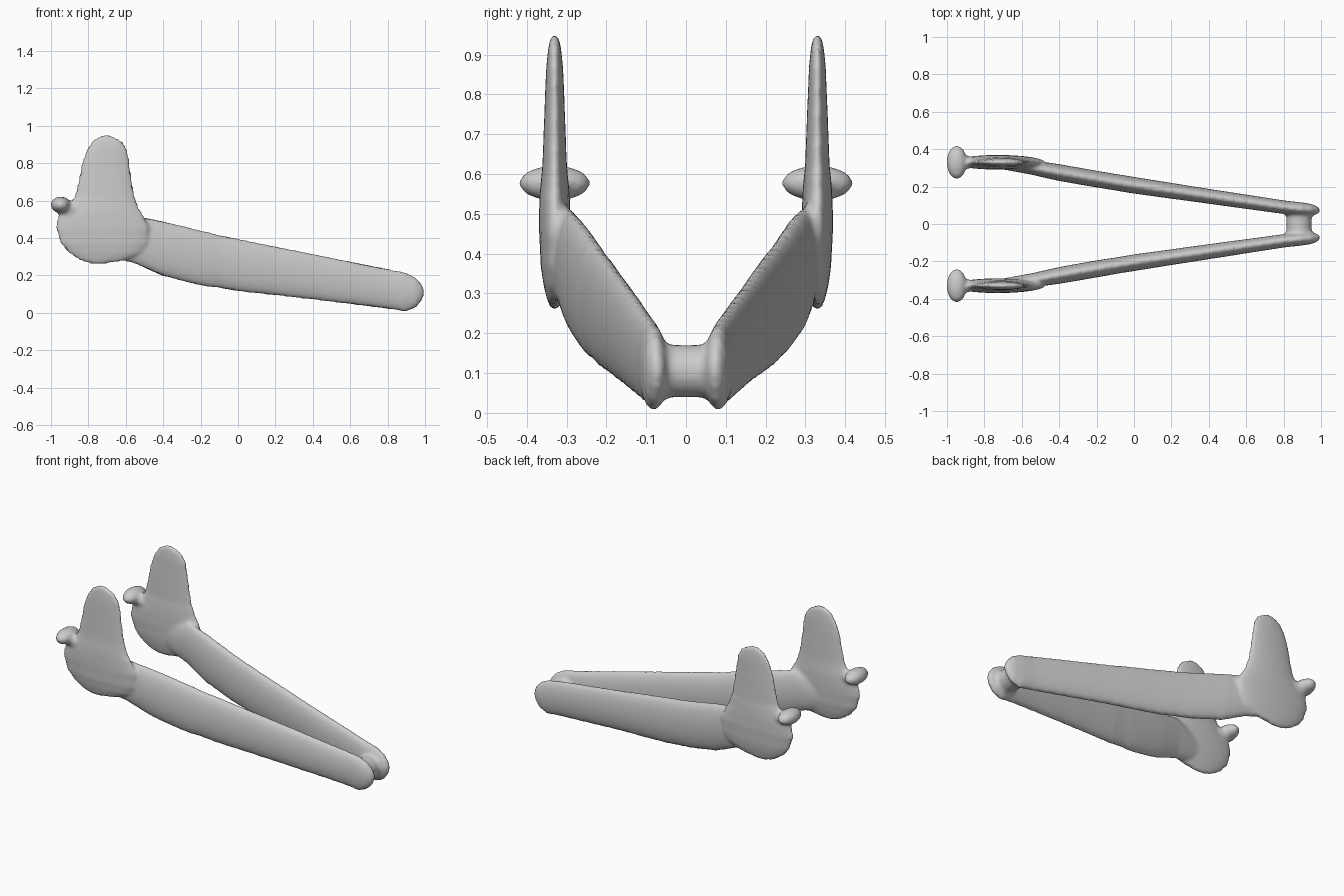
import bpy, bmesh, math, random
from mathutils import Vector

cube = bpy.data.objects.get("Cube")
if cube:
    bpy.data.objects.remove(cube, do_unlink=True)
random.seed(4)

bone = bpy.data.materials.new("bone grey")
bone.use_nodes = True
bone.diffuse_color = (0.6, 0.6, 0.6, 1)
bone.node_tree.nodes["Principled BSDF"].inputs["Base Color"].default_value = (0.6, 0.6, 0.6, 1)


def loft(bm, sections, sides=24, wobble=0.0):
    """Skin elliptical rings given as (centre, half axis a, half axis b)."""
    rings = []
    for centre, a, b in sections:
        c, k = Vector(centre), 1 + random.uniform(-wobble, wobble)
        ring = []
        for i in range(sides):
            t = math.tau * i / sides
            ring.append(bm.verts.new(c + (Vector(a) * math.cos(t) + Vector(b) * math.sin(t)) * k))
        rings.append(ring)
    for r, s in zip(rings, rings[1:]):
        for i in range(sides):
            j = (i + 1) % sides
            bm.faces.new((r[i], r[j], s[j], s[i]))
    bm.faces.new(rings[0])
    bm.faces.new(rings[-1])


def interpolate(rows, steps):
    """Subdivide a list of number rows linearly."""
    out = []
    for p, q in zip(rows, rows[1:]):
        out += [[u + (v - u) * n / steps for u, v in zip(p, q)] for n in range(steps)]
    return out + [rows[-1]]


# Bar of the jaw: x, y, low z, high z, half thickness
BAR = [(-0.72, 0.325, 0.31, 0.48, 0.03), (-0.55, 0.302, 0.26, 0.52, 0.038),
       (-0.4, 0.275, 0.195, 0.49, 0.045), (-0.2, 0.24, 0.145, 0.44, 0.045),
       (0, 0.207, 0.115, 0.395, 0.044), (0.4, 0.148, 0.07, 0.315, 0.04),
       (0.8, 0.09, 0.02, 0.235, 0.036), (0.9, 0.08, 0.005, 0.215, 0.035),
       (0.95, 0.077, 0.025, 0.19, 0.03), (0.98, 0.074, 0.06, 0.155, 0.02),
       (0.993, 0.073, 0.09, 0.13, 0.01)]

# Upright blade: z, back x, front x, half thickness
BLADE = [(0.26, -0.78, -0.72, 0.008), (0.28, -0.85, -0.6, 0.018),
         (0.32, -0.905, -0.52, 0.028), (0.37, -0.95, -0.485, 0.035),
         (0.45, -0.975, -0.475, 0.039), (0.51, -0.965, -0.5, 0.039),
         (0.56, -0.92, -0.53, 0.037), (0.62, -0.875, -0.55, 0.031),
         (0.7, -0.855, -0.565, 0.028), (0.8, -0.835, -0.58, 0.024),
         (0.87, -0.81, -0.59, 0.021), (0.92, -0.78, -0.62, 0.016),
         (0.95, -0.73, -0.68, 0.008)]


def ball(bm, centre, size):
    made = bmesh.ops.create_uvsphere(bm, u_segments=24, v_segments=14, radius=1)["verts"]
    for v in made:
        v.co = Vector([c + p * s for c, p, s in zip(centre, v.co, size)])


bm = bmesh.new()
for side in (1, -1):
    loft(bm, [((x, side * y, (lo + hi) / 2), (0, w, 0), (0, 0, (hi - lo) / 2))
              for x, y, lo, hi, w in interpolate(BAR, 4)], wobble=0.012)
    loft(bm, [(((a + b) / 2, side * 0.33, z), ((b - a) / 2, 0, 0), (0, w, 0))
              for z, a, b, w in interpolate(BLADE, 2)], wobble=0.012)
    # Hinge knob and its short neck
    ball(bm, (-0.948, side * 0.33, 0.577), (0.054, 0.09, 0.044))
    ball(bm, (-0.9, side * 0.33, 0.555), (0.07, 0.035, 0.04))

# Flared spool joining both halves at the tip
loft(bm, [((0.882, y / 100, 0.105), (0.068 + f, 0, 0), (0, 0, 0.066 + f))
          for y, f in ((-8, 0.02), (-6, 0.012), (-5, 0.002), (-3, 0), (3, 0),
                       (5, 0.002), (6, 0.012), (8, 0.02))])
bmesh.ops.recalc_face_normals(bm, faces=bm.faces)

mesh = bpy.data.meshes.new("jaw_bone")
bm.to_mesh(mesh)
bm.free()
jaw = bpy.data.objects.new("jaw_bone", mesh)
bpy.context.collection.objects.link(jaw)
mesh.materials.append(bone)

# Fuse the parts into one soft surface
fuse = jaw.modifiers.new("fuse", "REMESH")
fuse.mode = "VOXEL"
fuse.voxel_size = 0.011
fuse.use_smooth_shade = True
soften = jaw.modifiers.new("soften", "SMOOTH")
soften.factor = 0.5
soften.iterations = 4
for p in mesh.polygons:
    p.use_smooth = True
